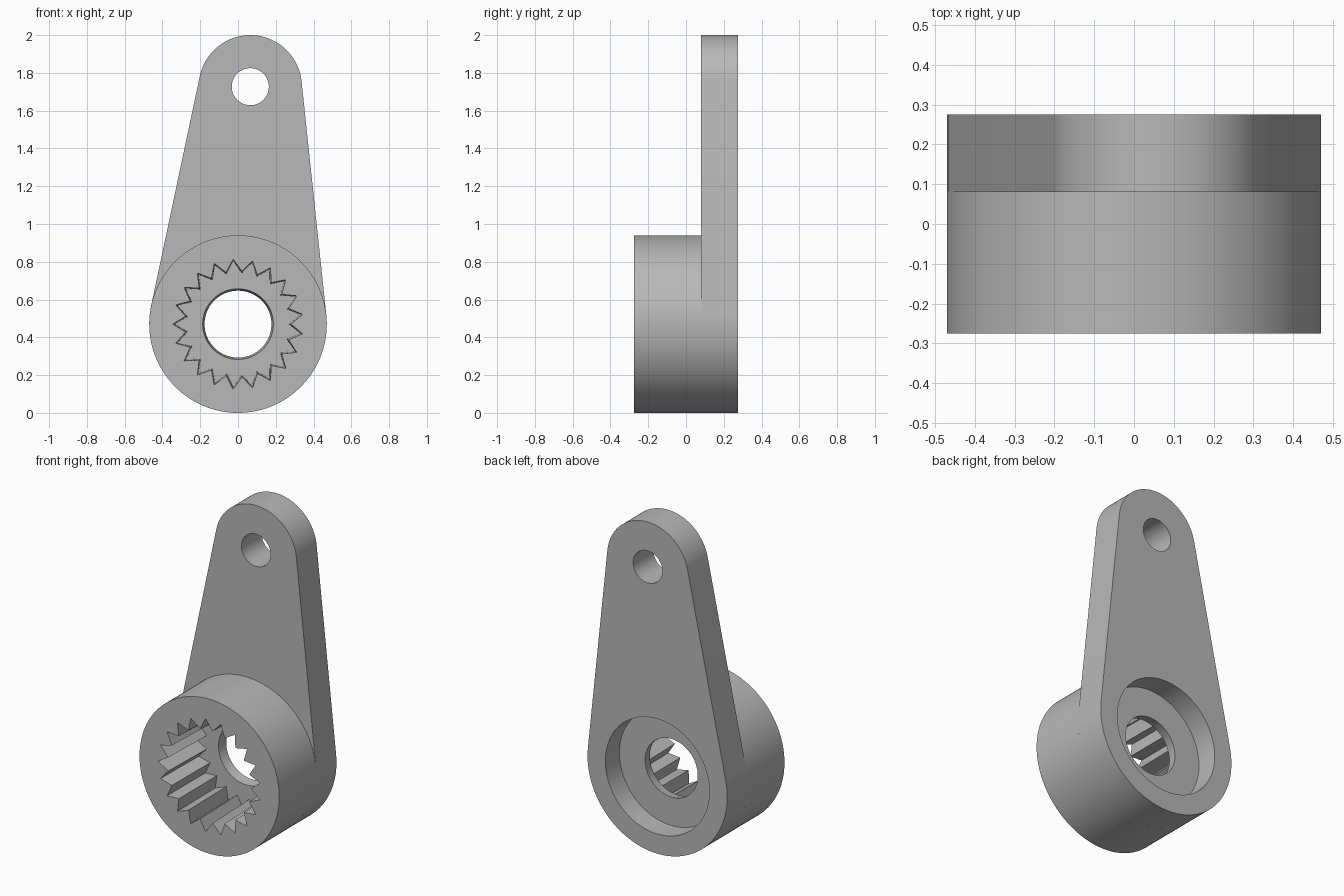
import bpy
import bmesh
from math import sin, cos, pi, atan2, acos, hypot, radians
from mathutils import Vector

cube = bpy.data.objects.get("Cube")
if cube:
    bpy.data.objects.remove(cube, do_unlink=True)

# Main dimensions
HUB_Z, HUB_R = 0.47, 0.47
TIP_X, TIP_Z, TIP_R = 0.065, 1.727, 0.273
FRONT, STEP, FLOOR, BACK = -0.275, 0.08, 0.14, 0.275
RECESS_R = 0.35
TEETH, SUB = 21, 6
N = TEETH * SUB

grey = bpy.data.materials.new("plain grey")
grey.use_nodes = True
colour = (0.48, 0.48, 0.48, 1)
grey.diffuse_color = colour
grey.node_tree.nodes["Principled BSDF"].inputs["Base Color"].default_value = colour


def arc(cx, cz, r, start, end, count):
    """Points along an arc, both ends included."""
    angles = [start + (end - start) * i / count for i in range(count + 1)]
    return [Vector((cx + r * cos(a), cz + r * sin(a))) for a in angles]


def circle(r, cx=0, cz=HUB_Z):
    return arc(cx, cz, r, pi, 3 * pi, N)[:-1]


def spline_ring(tip, root):
    """Toothed ring: straight flanks between alternating tips and roots."""
    half = SUB // 2
    corners = [Vector((r * cos(a), HUB_Z + r * sin(a)))
               for k in range(2 * TEETH)
               for r, a in [(root if k % 2 else tip, pi + pi * k / TEETH)]]
    return [corners[k].lerp(corners[(k + 1) % len(corners)], j / half)
            for k in range(len(corners)) for j in range(half)]


def finish(name, bm):
    bmesh.ops.remove_doubles(bm, verts=bm.verts, dist=1e-5)
    bmesh.ops.recalc_face_normals(bm, faces=bm.faces)
    mesh = bpy.data.meshes.new(name)
    bm.to_mesh(mesh)
    bm.free()
    mesh.materials.clear()
    mesh.materials.append(grey)
    obj = bpy.data.objects.new(name, mesh)
    bpy.context.collection.objects.link(obj)
    bpy.ops.object.select_all(action="DESELECT")
    obj.select_set(True)
    bpy.context.view_layer.objects.active = obj
    bpy.ops.object.shade_smooth_by_angle(angle=radians(25))
    return obj


# Hub: closed chain of rings, round outside, toothed socket, bored floor
rings = [
    (circle(HUB_R), STEP),
    (circle(HUB_R), FRONT),
    (spline_ring(0.345, 0.28), FRONT),
    (spline_ring(0.335, 0.27), STEP),
    (circle(0.187), STEP),
    (circle(0.177), FLOOR),
    (circle(RECESS_R), FLOOR),
    (circle(RECESS_R), STEP),
]
bm = bmesh.new()
loops = [[bm.verts.new((p.x, y, p.y)) for p in pts] for pts, y in rings]
for i, a in enumerate(loops):
    b = loops[(i + 1) % len(loops)]
    for k in range(N):
        n = (k + 1) % N
        bm.faces.new((a[k], a[n], b[n], b[k]))
finish("splined_hub", bm)

# Arm: tangent outline around hub and tip, with recess and pin hole
dx, dz = TIP_X, TIP_Z - HUB_Z
axis = atan2(dz, dx)
spread = acos((HUB_R - TIP_R) / hypot(dx, dz))
right, left = axis - spread, axis + spread
outline = (arc(TIP_X, TIP_Z, TIP_R, right, left, 48)
           + arc(0, HUB_Z, HUB_R, left, right + 2 * pi, 72))

curve = bpy.data.curves.new("arm_profile", "CURVE")
curve.dimensions = "2D"
curve.fill_mode = "BOTH"
curve.extrude = (BACK - STEP) / 2
for pts in (outline, circle(RECESS_R), circle(0.098, TIP_X, TIP_Z)):
    spline = curve.splines.new("POLY")
    spline.points.add(len(pts) - 1)
    for point, p in zip(spline.points, pts):
        point.co = (p.x, p.y, 0, 1)
    spline.use_cyclic_u = True
profile = bpy.data.objects.new("arm_profile", curve)
bpy.context.collection.objects.link(profile)
bpy.context.view_layer.update()
evaluated = profile.evaluated_get(bpy.context.evaluated_depsgraph_get())
bm = bmesh.new()
bm.from_mesh(evaluated.to_mesh())
evaluated.to_mesh_clear()
bpy.data.objects.remove(profile, do_unlink=True)

# Stand the flat profile upright
for v in bm.verts:
    v.co = (v.co.x, (STEP + BACK) / 2 - v.co.z, v.co.y)
finish("lever_arm", bm)
